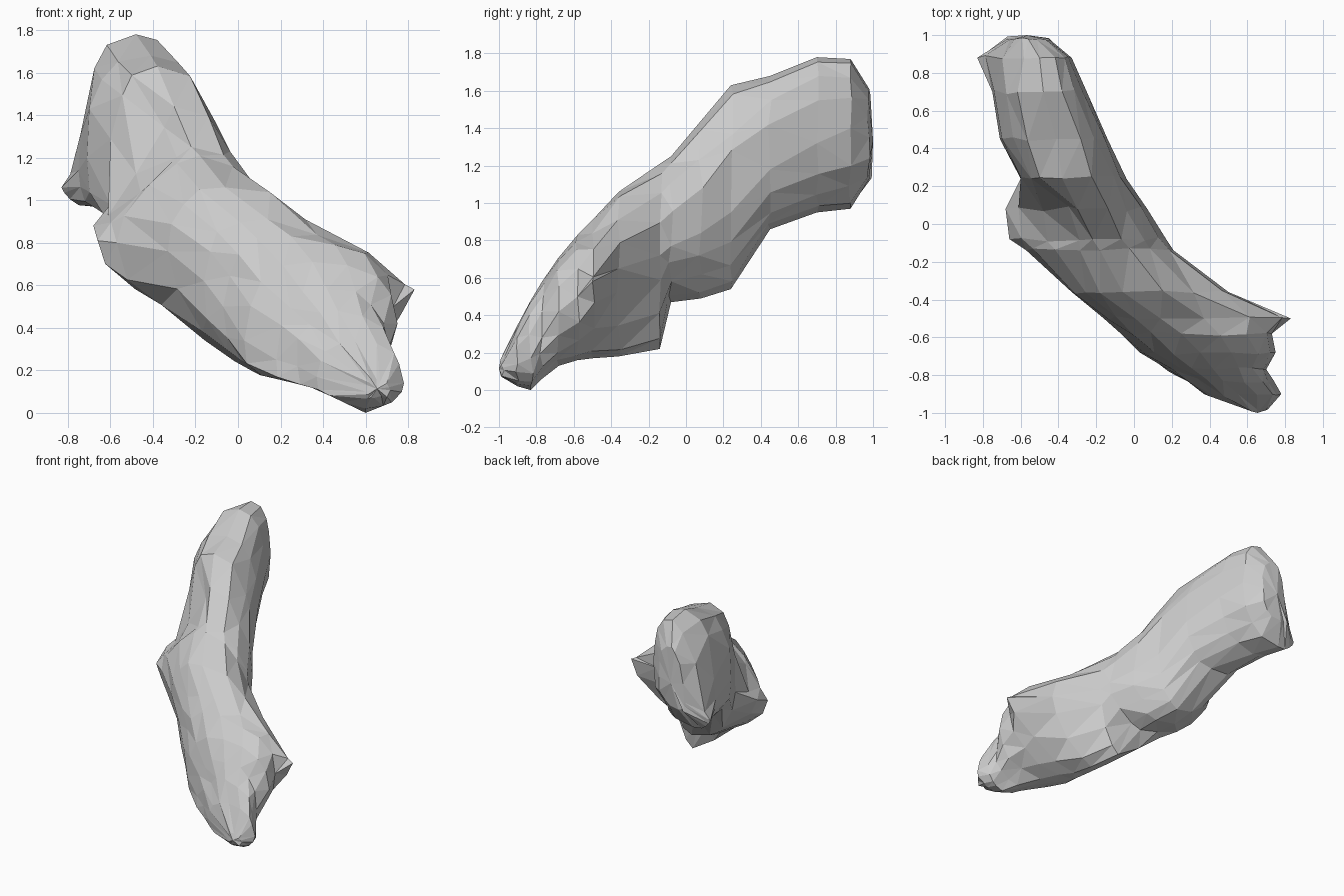
import bpy, bmesh, math, random

random.seed(4)
STEPS = 4      # facets per quarter of each cross-section

# Cross-sections: y, left (x, z), right (x, z), top (x, z), bottom (x, z)
SECTIONS = [
    (-0.98, 0.60, 0.10, 0.71, 0.12, 0.65, 0.16, 0.64, 0.07),
    (-0.90, 0.37, 0.17, 0.78, 0.14, 0.55, 0.34, 0.60, 0.02),
    (-0.83, 0.28, 0.22, 0.74, 0.17, 0.47, 0.48, 0.60, 0.00),
    (-0.77, 0.18, 0.25, 0.70, 0.28, 0.42, 0.58, 0.50, 0.06),
    (-0.68, 0.03, 0.34, 0.75, 0.42, 0.35, 0.71, 0.35, 0.13),
    (-0.58, -0.07, 0.50, 0.73, 0.50, 0.25, 0.83, 0.25, 0.16),
    (-0.50, -0.16, 0.62, 0.83, 0.58, 0.14, 0.91, 0.17, 0.17),
    (-0.36, -0.33, 0.76, 0.50, 0.65, -0.06, 1.06, 0.12, 0.18),
    (-0.14, -0.57, 0.80, 0.21, 0.72, -0.18, 1.21, 0.04, 0.22),
    (-0.08, -0.66, 0.81, 0.17, 0.77, -0.22, 1.25, -0.13, 0.47),
    (0.08, -0.68, 0.88, 0.07, 0.84, -0.30, 1.44, -0.15, 0.49),
    (0.24, -0.60, 0.98, -0.04, 0.95, -0.38, 1.63, -0.22, 0.54),
    (0.45, -0.71, 1.20, -0.14, 1.18, -0.41, 1.68, -0.38, 0.86),
    (0.70, -0.75, 1.14, -0.25, 1.32, -0.48, 1.78, -0.58, 0.95),
    (0.88, -0.83, 1.06, -0.33, 1.40, -0.50, 1.77, -0.68, 0.97),
    (0.98, -0.67, 1.20, -0.45, 1.35, -0.56, 1.61, -0.62, 1.13),
]

# Lowest and highest z of the rock across x
FLOOR = [(-0.83, 1.05), (-0.76, 0.97), (-0.69, 0.78), (-0.6, 0.65), (-0.37, 0.51),
         (-0.21, 0.47), (-0.17, 0.35), (-0.05, 0.27), (0.05, 0.19), (0.35, 0.12),
         (0.6, 0.0), (0.75, 0.06)]
CEILING = [(-0.83, 1.07), (-0.76, 1.16), (-0.73, 1.4), (-0.69, 1.6), (-0.6, 1.76),
           (-0.48, 1.78), (-0.33, 1.74), (-0.22, 1.62), (-0.13, 1.5), (-0.1, 1.33),
           (0.0, 1.17), (0.1, 1.12), (0.25, 1.03), (0.35, 0.85), (0.45, 0.79),
           (0.6, 0.77), (0.7, 0.65), (0.83, 0.58)]


def lookup(line, x):
    """Height of a broken line at x."""
    for (x0, z0), (x1, z1) in zip(line, line[1:]):
        if x <= x1:
            return z0 + (z1 - z0) * max(0.0, (x - x0) / (x1 - x0))
    return line[-1][1]


# Corner shape along y: below 1 is square, 2 is a straight chamfer, above 2 hollow
TOP_RIGHT = [(-0.6, 0.85), (-0.5, 1.1), (0.0, 1.0), (0.25, 0.75), (1.0, 0.8)]
LOW_RIGHT = [(-0.6, 0.85), (-0.5, 1.4), (0.0, 1.25), (0.5, 0.85)]
LOW_LEFT = [(-0.65, 0.75), (-0.4, 1.2), (0.1, 1.2), (0.4, 0.8)]
TOP_LEFT = [(-0.36, 0.8), (-0.14, 1.3), (-0.08, 1.8), (0.08, 2.3), (0.24, 0.75),
            (0.7, 0.75), (0.88, 1.5), (1.0, 0.9)]


def section_ring(bm, sec):
    """One closed ring through the four extreme points of a section."""
    y, xl, zl, xr, zr, xt, zt, xb, zb = sec
    quarters = [((xt, zt), (xr, zr), False, TOP_RIGHT), ((xr, zr), (xb, zb), True, LOW_RIGHT),
                ((xb, zb), (xl, zl), False, LOW_LEFT), ((xl, zl), (xt, zt), True, TOP_LEFT)]
    ring = []
    for (ax, az), (bx, bz), from_side, corner in quarters:
        power = lookup(corner, y)
        for i in range(STEPS):
            a = i / STEPS * math.pi / 2
            s, c = math.sin(a) ** power, math.cos(a) ** power
            if from_side:   # leaves the side extreme vertically
                x, z = bx + (ax - bx) * c, az + (bz - az) * s
            else:           # leaves the top or bottom extreme sideways
                x, z = ax + (bx - ax) * s, bz + (az - bz) * c
            j = 0.0 if i == 0 else 0.013    # keep the extremes exact
            x += random.uniform(-j, j)
            z += random.uniform(-j, j)
            z = min(max(z, lookup(FLOOR, x)), lookup(CEILING, x))
            ring.append(bm.verts.new((x, y + random.uniform(-j, j), z)))
    return ring


# Rock body: lofted rings, split into irregular triangles
bm = bmesh.new()
rings = [section_ring(bm, s) for s in SECTIONS]
count = len(rings[0])
for r0, r1 in zip(rings, rings[1:]):
    for i in range(count):
        k = (i + 1) % count
        a, b, c, d = r0[i], r0[k], r1[k], r1[i]
        # Split along the shorter diagonal
        if (a.co - c.co).length < (b.co - d.co).length:
            tris = [(a, b, c), (a, c, d)]
        else:
            tris = [(a, b, d), (b, c, d)]
        for t in tris:
            bm.faces.new(t)

# End caps, each a fan around a slightly raised centre
for ring, y in ((rings[0], -1.0), (rings[-1], 1.0)):
    x = sum(v.co.x for v in ring) / count
    z = sum(v.co.z for v in ring) / count
    tip = bm.verts.new((x, y, z))
    for i in range(count):
        bm.faces.new((ring[i], ring[(i + 1) % count], tip))
bmesh.ops.recalc_face_normals(bm, faces=bm.faces)

mesh = bpy.data.meshes.new("rock")
bm.to_mesh(mesh)
bm.free()
rock = bpy.data.objects.new("rock", mesh)
bpy.context.collection.objects.link(rock)

# Plain stone colour
stone = bpy.data.materials.new("light_grey_stone")
stone.diffuse_color = (0.6, 0.6, 0.6, 1.0)
mesh.materials.append(stone)
